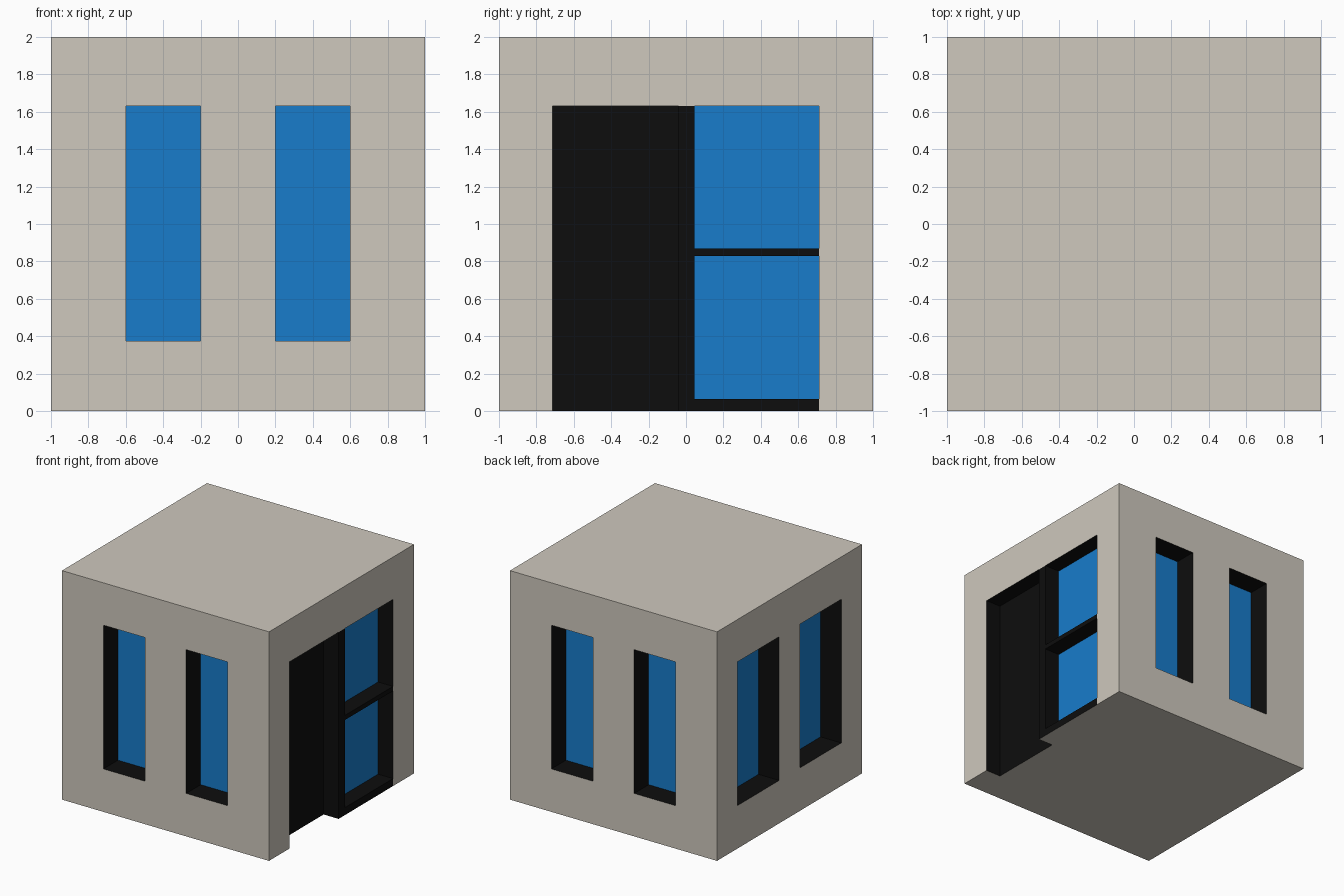
import bpy, bmesh

if "Cube" in bpy.data.objects:
    bpy.data.objects.remove(bpy.data.objects["Cube"])


def material(name, rgb):
    m = bpy.data.materials.new(name)
    m.diffuse_color = (*rgb, 1)
    m.use_nodes = True
    m.node_tree.nodes["Principled BSDF"].inputs["Base Color"].default_value = m.diffuse_color
    return m


WALL = material("wall_beige", (0.62, 0.58, 0.51))
DARK = material("frame_black", (0.004, 0.004, 0.004))
GLASS = material("glass_blue", (0.009, 0.202, 0.597))

SILL, HEAD = 0.375, 1.63      # window bottom and top, shared lintel height
DEPTH, DOOR_DEPTH, THICK = 0.2, 0.145, 0.01


def add_box(bm, lo, hi):
    verts = bmesh.ops.create_cube(bm, size=1)["verts"]
    for v in verts:
        for i in range(3):
            v.co[i] = hi[i] if v.co[i] > 0 else lo[i]


def boxes(name, bounds, *mats, index=0):
    """One object made of axis-aligned boxes given as (low, high) corners."""
    bm = bmesh.new()
    for lo, hi in bounds:
        add_box(bm, lo, hi)
    for f in bm.faces:
        f.material_index = index
    me = bpy.data.meshes.new(name)
    bm.to_mesh(me)
    bm.free()
    for m in mats:
        me.materials.append(m)
    ob = bpy.data.objects.new(name, me)
    bpy.context.collection.objects.link(ob)
    return ob


def on_wall(axis, sign, u, z, d):
    """Box lying on a wall: span u along it, z upward, d inward from the face."""
    n = sorted(sign * (1 - k) for k in d)
    x, y = (n, u) if axis == "x" else (u, n)
    return (x[0], y[0], z[0]), (x[1], y[1], z[1])


# Pairs of windows on the front, back and left walls
windows = []
for axis, sign, a, b in (("y", -1, 0.2, 0.6), ("y", 1, 0.2, 0.6), ("x", -1, 0.142, 0.715)):
    for u in ((-b, -a), (a, b)):
        windows.append((axis, sign, u))

# Openings, including the wide entrance in the right wall
cuts = [on_wall(*w, (SILL, HEAD), (-0.1, DEPTH + THICK)) for w in windows]
cuts.append(on_wall("x", 1, (-0.715, 0.712), (-0.1, HEAD), (-0.1, DOOR_DEPTH + THICK)))

# Building block with dark-lined openings
body = boxes("building_walls", [((-1, -1, 0), (1, 1, 2))], WALL, DARK)
cutter = boxes("opening_cutter", cuts, WALL, DARK, index=1)
cutter.hide_render = True
mod = body.modifiers.new("openings", "BOOLEAN")
mod.operation = "DIFFERENCE"
mod.solver = "EXACT"
mod.object = cutter
bpy.context.view_layer.objects.active = body
bpy.ops.object.modifier_apply(modifier=mod.name)
bpy.data.objects.remove(cutter)

# Window panes at the back of each recess
for w in windows:
    boxes("window_pane", [on_wall(*w, (SILL, HEAD), (DEPTH, DEPTH + THICK))], GLASS)


# Entrance: recessed door, post, bottom rail, middle rail and side glazing
def entrance(name, u, z, d, mat):
    ob = boxes(name, [on_wall("x", 1, u, z, d)], mat, WALL)
    for p in ob.data.polygons:      # underside matches the building base
        if p.normal.z < -0.5 and z[0] == 0:
            p.material_index = 1


BACK, FULL = (DOOR_DEPTH, DOOR_DEPTH + THICK), (0, DOOR_DEPTH + THICK)
entrance("door_leaf", (-0.715, -0.04), (0, HEAD), BACK, DARK)
entrance("door_post", (-0.04, 0.045), (0, HEAD), FULL, DARK)
entrance("bottom_rail", (0.045, 0.712), (0, 0.065), FULL, DARK)
entrance("middle_rail", (0.045, 0.712), (0.83, 0.87), FULL, DARK)
entrance("lower_side_pane", (0.045, 0.712), (0.065, 0.83), BACK, GLASS)
entrance("upper_side_pane", (0.045, 0.712), (0.87, HEAD), BACK, GLASS)
